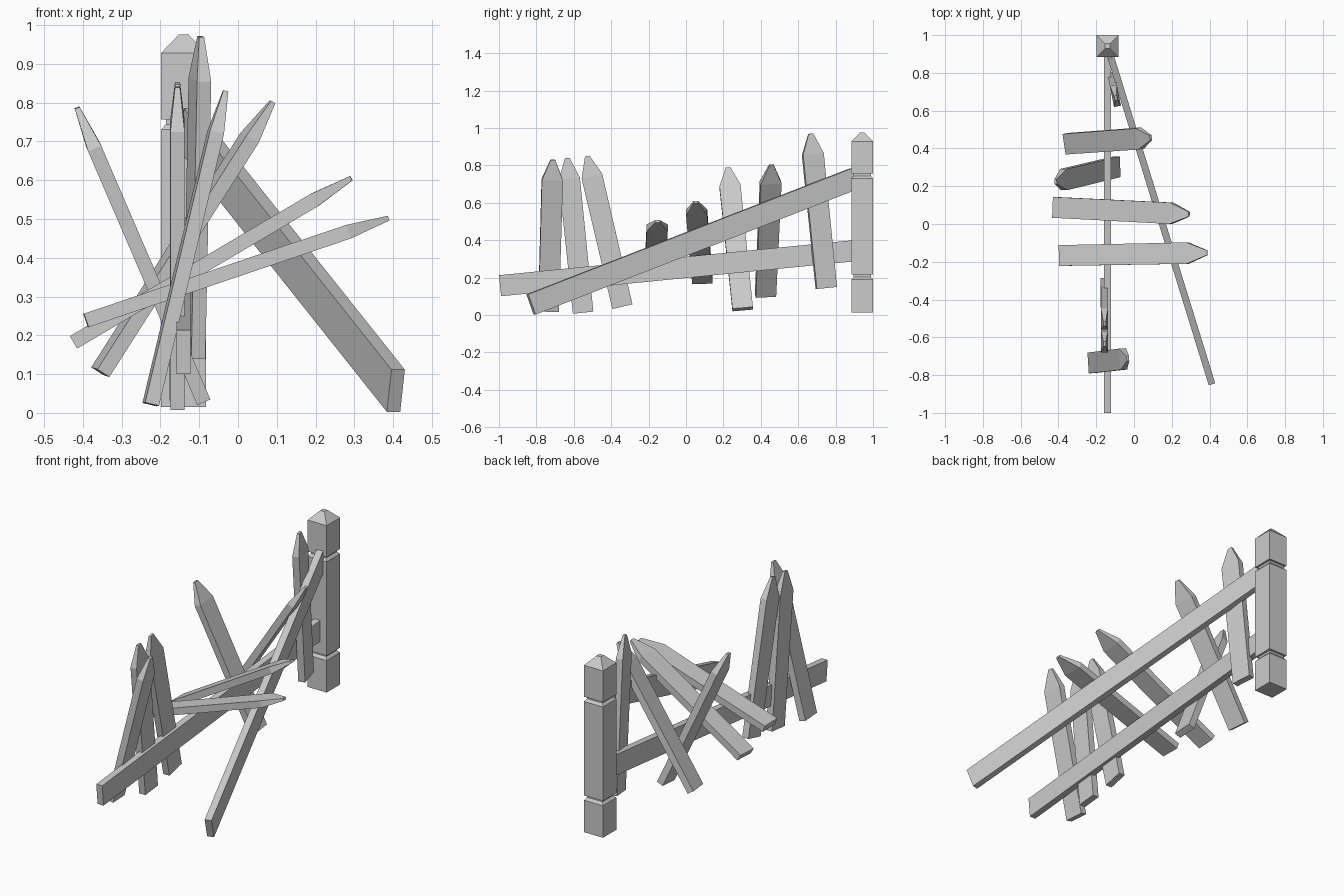
import bpy
import bmesh
from mathutils import Vector

old = bpy.data.objects.get("Cube")
if old:
    bpy.data.objects.remove(old, do_unlink=True)

GREY = (0.6, 0.6, 0.6, 1.0)
wood = bpy.data.materials.new("weathered_grey_wood")
wood.use_nodes = True
wood.diffuse_color = GREY
wood.node_tree.nodes["Principled BSDF"].inputs["Base Color"].default_value = GREY


def timber(name, start, end, wide_hint, sections):
    """Loft rectangles (distance, width, thickness) from start towards end."""
    start, end = Vector(start), Vector(end)
    axis = (end - start).normalized()
    wide = Vector(wide_hint)
    wide = (wide - axis * wide.dot(axis)).normalized()
    thick = axis.cross(wide)
    bm = bmesh.new()
    rings = []
    for dist, w, t in sections:
        rings.append([bm.verts.new(start + axis * dist + wide * sx * w / 2 + thick * sy * t / 2)
                      for sx, sy in ((-1, -1), (1, -1), (1, 1), (-1, 1))])
    for low, high in zip(rings, rings[1:]):
        for i in range(4):
            j = (i + 1) % 4
            bm.faces.new((low[i], low[j], high[j], high[i]))
    bm.faces.new(rings[0][::-1])
    bm.faces.new(rings[-1])
    bmesh.ops.recalc_face_normals(bm, faces=bm.faces)
    mesh = bpy.data.meshes.new(name)
    bm.to_mesh(mesh)
    bm.free()
    mesh.materials.append(wood)
    obj = bpy.data.objects.new(name, mesh)
    bpy.context.collection.objects.link(obj)
    return obj


def rail(name, start, end, height, thickness):
    length = (Vector(end) - Vector(start)).length
    timber(name, start, end, (0, 0, 1), [(0, height, thickness), (length, height, thickness)])


def picket(name, foot, tip, wide_hint=(0, 1, 0)):
    length = (Vector(tip) - Vector(foot)).length
    timber(name, foot, tip, wide_hint,
           [(0, 0.11, 0.037), (length - 0.11, 0.113, 0.037), (length, 0.025, 0.013)])


# Square post with two grooves and a pyramid cap
side, neck = 0.116, 0.092
profile = [(0, side)]
for z in (0.175, 0.715):
    profile += [(z, side), (z + 0.014, neck), (z + 0.026, neck), (z + 0.026, side)]
profile += [(0.913, side), (0.96, 0.026)]
timber("post", (-0.14, 0.942, 0.015), (-0.14, 0.942, 0.975), (1, 0, 0),
       [(z, s, s) for z, s in profile])

# Rails, the upper one swung away and resting on the ground
rail("lower_rail", (-0.14, -0.994, 0.157), (-0.14, 0.9, 0.344), 0.113, 0.036)
rail("upper_rail", (0.407, -0.829, 0.057), (-0.128, 0.9, 0.73), 0.116, 0.036)

# Loose pickets, front to back: foot, tip and width direction
pickets = [
    ((-0.225, -0.735, 0.022), (-0.032, -0.712, 0.83), (-0.06, 1, 0)),
    ((-0.156, -0.55, 0.013), (-0.156, -0.635, 0.84), (0, 1, 0)),
    ((-0.158, -0.34, 0.045), (-0.156, -0.528, 0.85), (0, 1, 0)),
    ((-0.392, -0.167, 0.238), (0.388, -0.152, 0.502), (0, 1, 0)),
    ((-0.422, 0.088, 0.183), (0.292, 0.052, 0.605), (0, 1, 0)),
    ((-0.09, 0.303, 0.032), (-0.415, 0.225, 0.787), (0, 1, 0)),
    ((-0.355, 0.425, 0.105), (0.089, 0.457, 0.802), (-0.18, 1, 0)),
    ((-0.113, 0.75, 0.145), (-0.096, 0.667, 0.97), (-0.2, 1, 0)),
]
for number, (foot, tip, hint) in enumerate(pickets, 1):
    picket(f"picket_{number}", foot, tip, hint)
